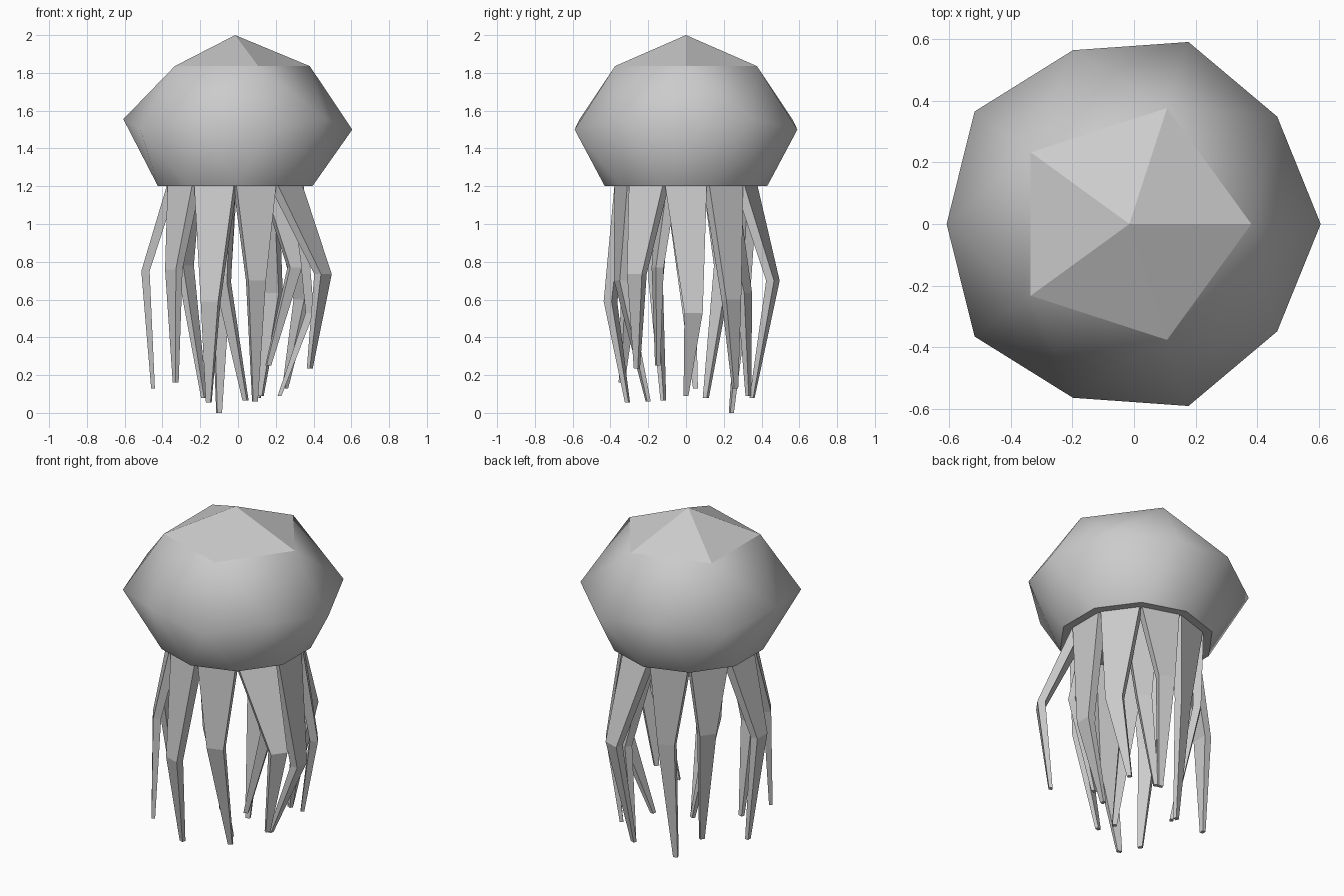
import bpy, math
from mathutils import Vector

if "Cube" in bpy.data.objects:
    bpy.data.objects.remove(bpy.data.objects["Cube"])

CX = -0.015  # bell axis


def polar(r, deg, z):
    a = math.radians(deg)
    return Vector((CX + r * math.cos(a), r * math.sin(a), z))


def make(name, verts, faces, smooth=None):
    me = bpy.data.meshes.new(name)
    me.from_pydata(verts, [], faces)
    for i, p in enumerate(me.polygons):
        p.use_smooth = bool(smooth and i in smooth)
    ob = bpy.data.objects.new(name, me)
    bpy.context.collection.objects.link(ob)
    return ob


# Bell: faceted cap, smooth geodesic sides, flat underside
verts = [Vector((CX, 0, 2))]
verts += [polar(0.395, 72 * k, 1.836) for k in range(5)]       # 1..5 cap ring
verts += [polar(0.62, 72 * k, 1.50) for k in range(5)]         # 6..10 corners
verts += [polar(0.592, 72 * k + 36, 1.555) for k in range(5)]  # 11..15 between corners
verts += [polar(0.43, 18 + 36 * j, 1.2) for j in range(10)]    # 16..25 rim
faces = [(0, 1 + k, 1 + (k + 1) % 5) for k in range(5)]
faces.append(tuple(range(25, 15, -1)))
for k in range(5):
    n = (k + 1) % 5
    A, A2, V, V2, M = 1 + k, 1 + n, 6 + k, 6 + n, 11 + k
    e0, e1, e2 = (16 + (2 * k + d) % 10 for d in (-1, 0, 1))
    faces += [(A, V, M), (A, M, A2), (A2, M, V2),
              (V, e0, e1), (V, e1, M), (M, e1, e2), (M, e2, V2)]
make("bell", verts, faces, set(range(6, len(faces))))


# Tentacles: tapering flat boxes bent once at a knee
def tentacle(name, deg, top, knee, tip, w=0.22):
    a = math.radians(deg)
    out = Vector((math.cos(a), math.sin(a), 0))
    side = Vector((-out.y, out.x, 0))
    vs = []
    for p, hw, ht in ((top, w / 2, 0.028), (knee, w * 0.22, 0.022), (tip, 0.013, 0.01)):
        p = Vector(p)
        vs += [p + out * ht * s + side * hw * t
               for s, t in ((1, -1), (1, 1), (-1, 1), (-1, -1))]
    fs = [(0, 1, 2, 3), (11, 10, 9, 8)]
    for b in (0, 4):
        fs += [(b + i, b + 4 + i, b + 4 + (i + 1) % 4, b + (i + 1) % 4) for i in range(4)]
    make(name, vs, fs)


# Outer tentacles, one under each rim edge: (knee, tip)
outer = [
    ((0.38, 0.04, 0.53), (0.22, 0.00, 0.09)),
    ((0.34, 0.24, 0.60), (0.25, 0.26, 0.13)),
    ((0.16, 0.46, 0.70), (0.105, 0.35, 0.08)),
    ((-0.09, 0.31, 0.71), (-0.10, 0.24, 0.00)),
    ((-0.28, 0.20, 0.78), (-0.18, 0.105, 0.08)),
    ((-0.49, 0.00, 0.75), (-0.45, 0.05, 0.13)),
    ((-0.34, -0.29, 0.76), (-0.33, -0.34, 0.16)),
    ((-0.145, -0.40, 0.59), (-0.155, -0.31, 0.055)),
    ((0.095, -0.345, 0.70), (0.09, -0.20, 0.06)),
    ((0.45, -0.26, 0.735), (0.38, -0.26, 0.235)),
]
for j, (knee, tip) in enumerate(outer):
    tentacle(f"outer_tentacle_{j}", 36 * j, polar(0.335, 36 * j, 1.2), knee, tip)

# Inner tentacles
tentacle("inner_tentacle_0", 240, (-0.10, -0.14, 1.2), (-0.08, -0.16, 0.69), (0.04, -0.12, 0.065), 0.17)
tentacle("inner_tentacle_1", 290, (0.20, -0.10, 1.2), (0.30, -0.15, 0.77), (0.16, -0.15, 0.25), 0.15)
tentacle("inner_tentacle_2", 60, (0.12, 0.20, 1.2), (0.19, 0.31, 0.635), (0.12, 0.33, 0.09), 0.19)
